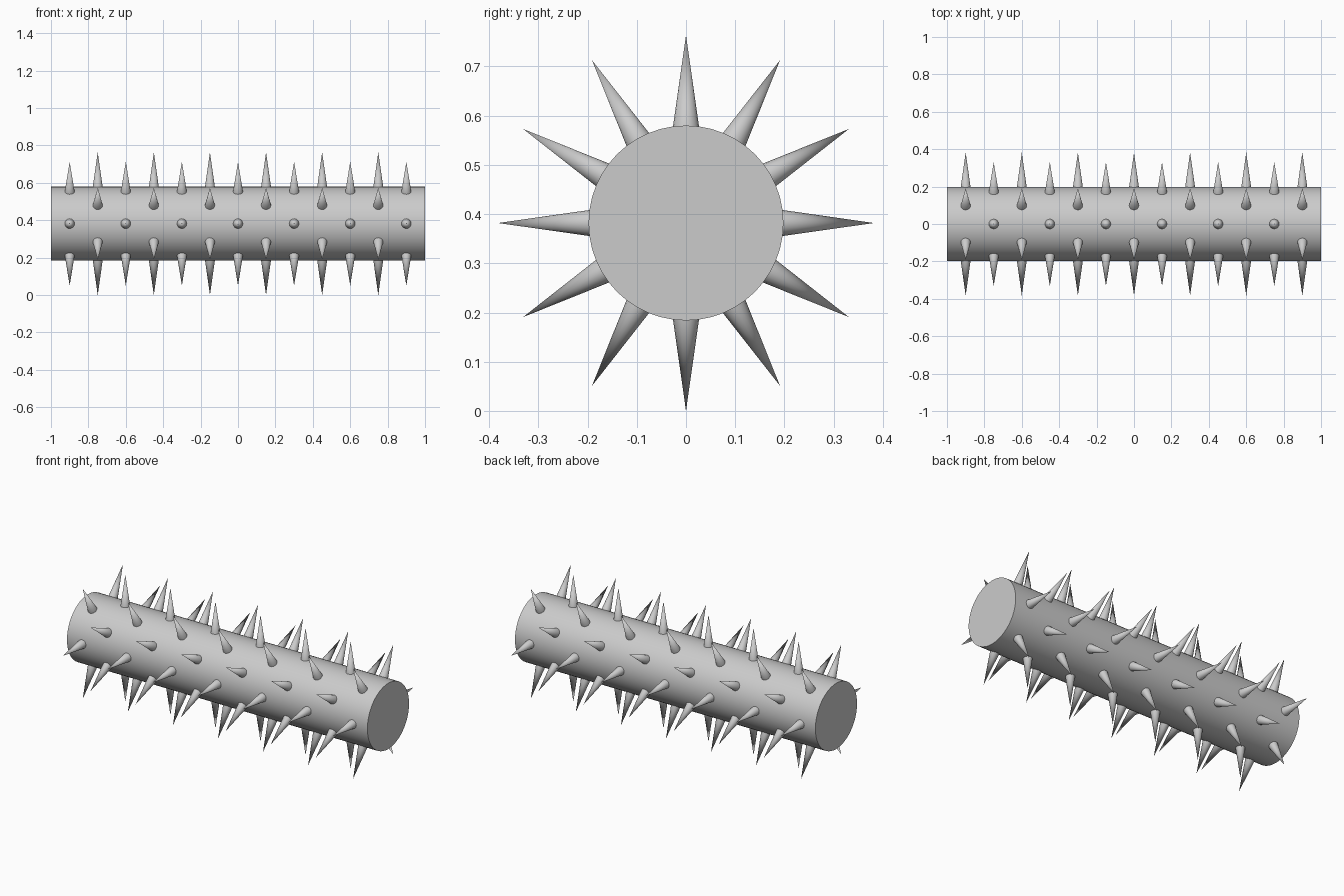
import bpy
from math import pi, sin, cos
from mathutils import Vector

if "Cube" in bpy.data.objects:
    bpy.data.objects.remove(bpy.data.objects["Cube"])

CENTER_Z = 0.382
BODY_R = 0.198
TIP_R = 0.382
BASE_R = 0.185       # spike bases sit slightly inside the roller


def smooth(obj, angle):
    bpy.ops.object.select_all(action='DESELECT')
    obj.select_set(True)
    bpy.context.view_layer.objects.active = obj
    bpy.ops.object.shade_smooth_by_angle(angle=angle)


# Roller body along x
bpy.ops.mesh.primitive_cylinder_add(vertices=48, radius=BODY_R, depth=2,
                                    location=(0, 0, CENTER_Z), rotation=(0, pi / 2, 0))
body = bpy.context.object
body.name = "roller_body"
smooth(body, pi / 6)

# One spike mesh shared by all spikes
bpy.ops.mesh.primitive_cone_add(vertices=16, radius1=0.028, radius2=0,
                                depth=TIP_R - BASE_R)
first = bpy.context.object
smooth(first, pi / 4)
spike_mesh = first.data
spike_mesh.name = "spike"
bpy.data.objects.remove(first)

# Thirteen rings of six spikes, alternate rings turned by 30 degrees
mid = (TIP_R + BASE_R) / 2
for ring in range(13):
    x = -0.9 + 0.15 * ring
    for k in range(6):
        a = k * pi / 3 + (ring % 2) * pi / 6
        d = Vector((0, cos(a), sin(a)))
        spike = bpy.data.objects.new(f"spike_{ring}_{k}", spike_mesh)
        spike.location = Vector((x, 0, CENTER_Z)) + d * mid
        spike.rotation_euler = (a - pi / 2, 0, 0)
        bpy.context.collection.objects.link(spike)
